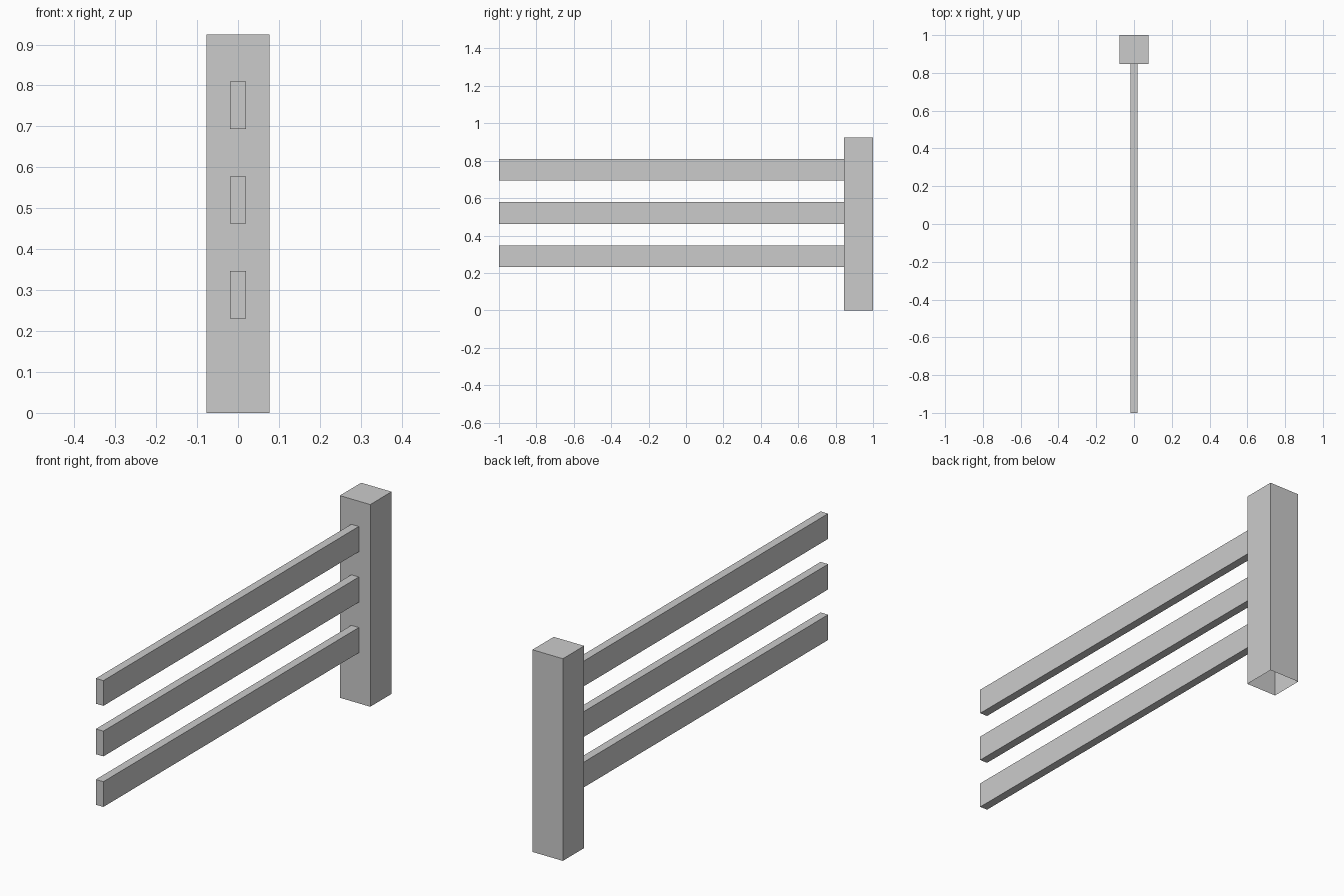
import bpy
import bmesh
from mathutils import Vector

cube = bpy.data.objects.get("Cube")
if cube:
    bpy.data.objects.remove(cube, do_unlink=True)

# Single grey paint for the whole fence
grey = bpy.data.materials.new("light_grey")
grey.use_nodes = True
colour = (0.6, 0.6, 0.6, 1)
grey.diffuse_color = colour
grey.node_tree.nodes["Principled BSDF"].inputs["Base Color"].default_value = colour


def open_box(name, low, high, open_side):
    """Box between two corners, without the face pointing to open_side."""
    low, high = Vector(low), Vector(high)
    bm = bmesh.new()
    bmesh.ops.create_cube(bm, size=1)
    bm.normal_update()
    hidden = [f for f in bm.faces if f.normal.dot(Vector(open_side)) > 0.9]
    bmesh.ops.delete(bm, geom=hidden, context='FACES')
    bmesh.ops.scale(bm, vec=high - low, verts=bm.verts)
    bmesh.ops.translate(bm, vec=(low + high) / 2, verts=bm.verts)
    mesh = bpy.data.meshes.new(name)
    bm.to_mesh(mesh)
    bm.free()
    mesh.materials.append(grey)
    obj = bpy.data.objects.new(name, mesh)
    bpy.context.collection.objects.link(obj)
    return obj


UNIT = 0.1156          # rail height; the rails repeat every two units
POST = 0.077           # half width of the post
RAIL = 0.019           # half thickness of a rail
JOINT = 1 - 2 * POST   # where the rails meet the post

# Square post, open underneath
open_box("post", (-POST, JOINT, 0), (POST, 1, 8 * UNIT), (0, 0, -1))

# Three rails butting against the post, open at the hidden joint
for i, name in enumerate(("lower_rail", "middle_rail", "upper_rail")):
    z = (2 + 2 * i) * UNIT
    open_box(name, (-RAIL, -1, z), (RAIL, JOINT, z + UNIT), (0, 1, 0))
